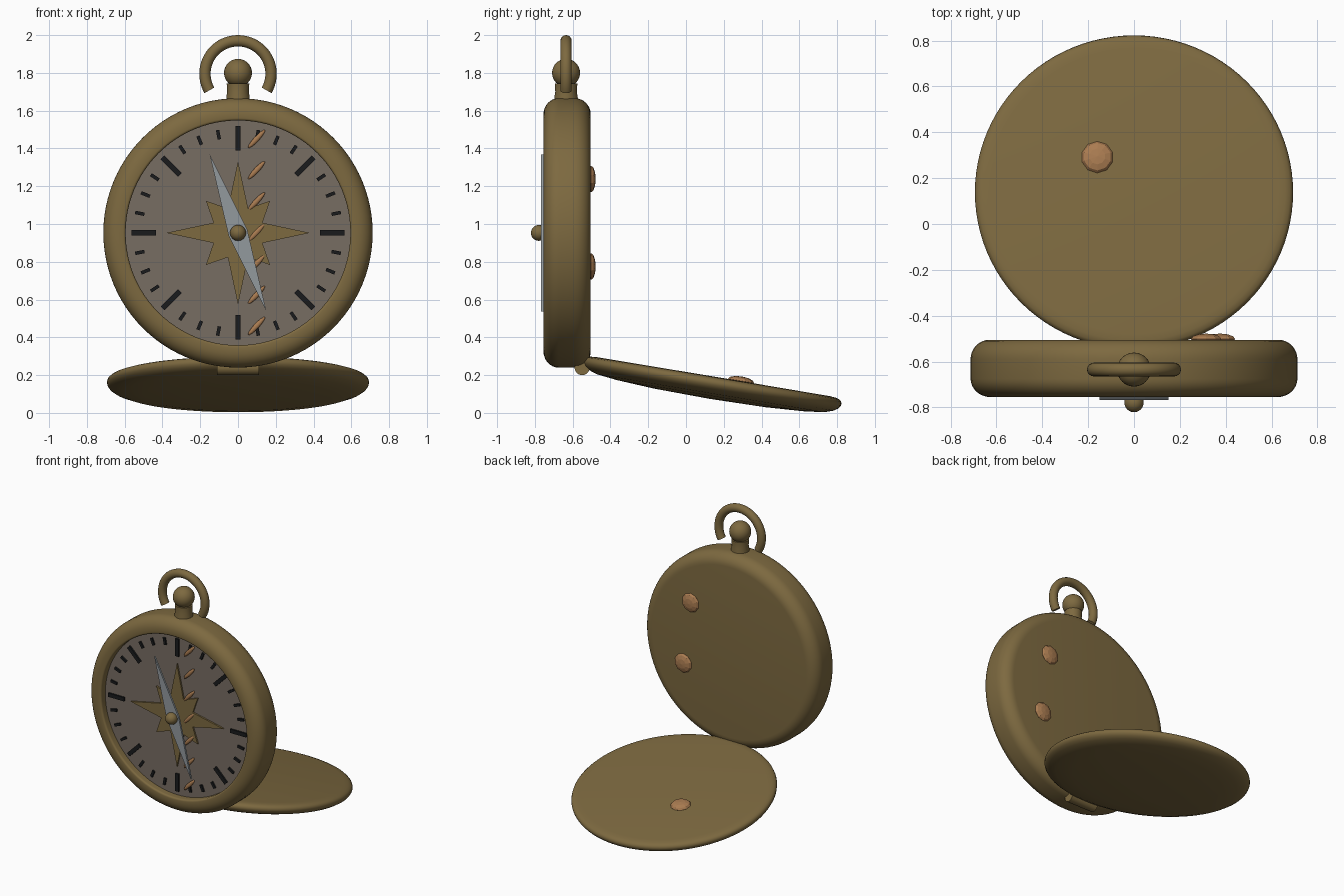
import bpy, bmesh, math
from mathutils import Matrix, Vector

if "Cube" in bpy.data.objects:
    bpy.data.objects.remove(bpy.data.objects["Cube"])


def material(name, rgb):
    m = bpy.data.materials.new(name)
    m.diffuse_color = (*rgb, 1)
    m.use_nodes = True
    m.node_tree.nodes["Principled BSDF"].inputs["Base Color"].default_value = m.diffuse_color
    return m


BRASS = material("aged brass", (0.205, 0.142, 0.051))
DIAL = material("grey dial", (0.185, 0.153, 0.123))
BLACK = material("black marks", (0.01, 0.011, 0.012))
STEEL = material("needle steel", (0.29, 0.32, 0.34))
COPPER = material("copper", (0.40, 0.20, 0.082))

CZ = 0.953
# Local x, y lie on the dial and local z points out of its front
FACE = Matrix.Translation((0, 0, CZ)) @ Matrix.Rotation(math.pi / 2, 4, 'X')
LID = Matrix.Translation((0, 0.143, 0.19)) @ Matrix.Rotation(math.radians(-9.5), 4, 'X')


def finish(name, bm, mat, frame=Matrix(), smooth=True):
    bmesh.ops.recalc_face_normals(bm, faces=bm.faces)
    me = bpy.data.meshes.new(name)
    bm.to_mesh(me)
    bm.free()
    me.transform(frame)
    me.materials.append(mat)
    ob = bpy.data.objects.new(name, me)
    bpy.context.collection.objects.link(ob)
    if smooth:
        bpy.ops.object.select_all(action='DESELECT')
        ob.select_set(True)
        bpy.context.view_layer.objects.active = ob
        bpy.ops.object.shade_smooth_by_angle(angle=math.radians(38))
    return ob


def lathe(name, profile, mat, frame=Matrix(), n=96):
    bm = bmesh.new()
    vs = [bm.verts.new((r, 0, h)) for r, h in profile]
    es = [bm.edges.new(p) for p in zip(vs, vs[1:])]
    bmesh.ops.spin(bm, geom=vs + es, cent=(0, 0, 0), axis=(0, 0, 1),
                   angle=math.tau, steps=n)
    bmesh.ops.remove_doubles(bm, verts=bm.verts, dist=1e-5)
    return finish(name, bm, mat, frame)


def prism(bm, pts, low, high):
    a = [bm.verts.new((x, y, low)) for x, y in pts]
    b = [bm.verts.new((x, y, high)) for x, y in pts]
    bm.faces.new(a[::-1])
    bm.faces.new(b)
    for i in range(len(pts)):
        j = (i + 1) % len(pts)
        bm.faces.new((a[i], a[j], b[j], b[i]))


def ball(name, loc, scale, mat, frame=Matrix(), rot=0, seg=32, rings=16):
    bm = bmesh.new()
    bmesh.ops.create_uvsphere(bm, u_segments=seg, v_segments=rings, radius=1)
    m = Matrix.Translation(loc) @ Matrix.Rotation(rot, 4, 'Z') @ Matrix.Diagonal((*scale, 1))
    return finish(name, bm, mat, frame @ m, smooth=seg > 12)


def arc(cr, ch, rr, rh, a0, a1, n=8):
    return [(cr + rr * math.cos(a), ch + rh * math.sin(a))
            for a in (math.radians(a0 + (a1 - a0) * i / n) for i in range(n + 1))]


# Rounded case with a raised rim around the sunken dial
FLOOR = 0.704
lathe("case", [(0, 0.505)] + arc(0.63, 0.59, 0.083, 0.085, -90, 0)
      + arc(0.625, 0.675, 0.088, 0.08, 0, 90) + arc(0.608, 0.742, 0.013, 0.013, 90, 180, 4)
      + [(0.595, 0.69), (0, 0.69)], BRASS, FACE)
lathe("dial", [(0, 0.68), (0.596, 0.68), (0.596, FLOOR), (0, FLOOR)], DIAL, FACE)

# Ring of 32 dial marks, every fourth one long
bm = bmesh.new()
for i in range(32):
    lo, hi, w = (0.435, 0.565, 0.014) if i % 4 == 0 else (0.505, 0.555, 0.009)
    c, s = math.cos(math.tau * i / 32), math.sin(math.tau * i / 32)
    prism(bm, [(r * c - t * s, r * s + t * c) for r, t in
               ((lo, -w), (hi, -w), (hi, w), (lo, w))], FLOOR - 0.005, FLOOR + 0.012)
finish("dial_marks", bm, BLACK, FACE, False)

# Eight-pointed star
bm = bmesh.new()
radii = (0.38, 0.14, 0.24, 0.14)
prism(bm, [(radii[i % 4] * math.cos(math.tau * i / 16), radii[i % 4] * math.sin(math.tau * i / 16))
           for i in range(16)], FLOOR - 0.005, FLOOR + 0.012)
finish("star", bm, BRASS, FACE, False)

# Flat needle on its post, with a ball pin
bm = bmesh.new()
d = Vector((-0.150, 0.415))
p = Vector((0.415, 0.150)).normalized() * 0.052
prism(bm, [d, -p, -d, p], 0.753, 0.767)
finish("needle", bm, STEEL, FACE, False)
ball("needle_pin", (0, 0, 0.779), (0.042,) * 3, BRASS, FACE)
lathe("needle_post", [(0, 0.7), (0.02, 0.7), (0.02, 0.76), (0, 0.76)], BRASS, FACE, 16)

# Thin slanted copper slivers down the dial
for i in range(7):
    ball(f"dial_sliver_{i + 1}", (0.098, 0.497 - 0.165 * i, FLOOR + 0.008), (0.064, 0.014, 0.01),
         COPPER, FACE, math.radians(47), 16, 8)

# Stem, crown ball and open bow
lathe("stem", [(0, 1.60), (0.062, 1.60), (0.062, 1.67), (0.057, 1.70), (0.06, 1.745), (0, 1.745)],
      BRASS, Matrix.Translation((0, -0.635, 0)), 32)
ball("crown", (0, -0.635, 1.80), (0.074,) * 3, BRASS)
bm = bmesh.new()
rings = []
for i in range(41):
    a = math.radians(-30 + 240 * i / 40)
    rings.append([bm.verts.new(((0.175 + 0.03 * math.cos(b)) * math.cos(a),
                                -0.635 + 0.03 * math.sin(b),
                                1.795 + (0.175 + 0.03 * math.cos(b)) * math.sin(a)))
                  for b in (math.tau * k / 16 for k in range(16))])
for r, q in zip(rings, rings[1:]):
    for k in range(16):
        bm.faces.new((r[k], r[k - 1], q[k - 1], q[k]))
bm.faces.new(rings[0])
bm.faces.new(rings[-1][::-1])
finish("bow", bm, BRASS)

# Domed lid lying open behind, and the hinge barrel
lathe("lid", [(0, -0.117), (0.3, -0.112), (0.5, -0.1), (0.61, -0.087), (0.66, -0.07),
              (0.682, -0.055), (0.692, -0.04), (0.694, -0.028), (0.69, -0.016),
              (0.68, -0.007), (0.66, -0.001), (0.63, 0.002), (0, 0.003)], BRASS, LID)
lathe("hinge", [(0, -0.11), (0.04, -0.11), (0.04, 0.11), (0, 0.11)], BRASS,
      Matrix.Translation((0, -0.55, 0.24)) @ Matrix.Rotation(math.pi / 2, 4, 'Y'), 24)

# Low copper studs on the back of the case and the lid
for i, (x, z) in enumerate(((0.315, 1.238), (0.375, 0.775))):
    ball(f"back_stud_{i + 1}", (x, z - CZ, 0.502), (0.07, 0.07, 0.024), COPPER, FACE, 0, 10, 6)
ball("lid_stud", (-0.16, 0.15, 0.004), (0.07, 0.07, 0.024), COPPER, LID, 0, 10, 6)
